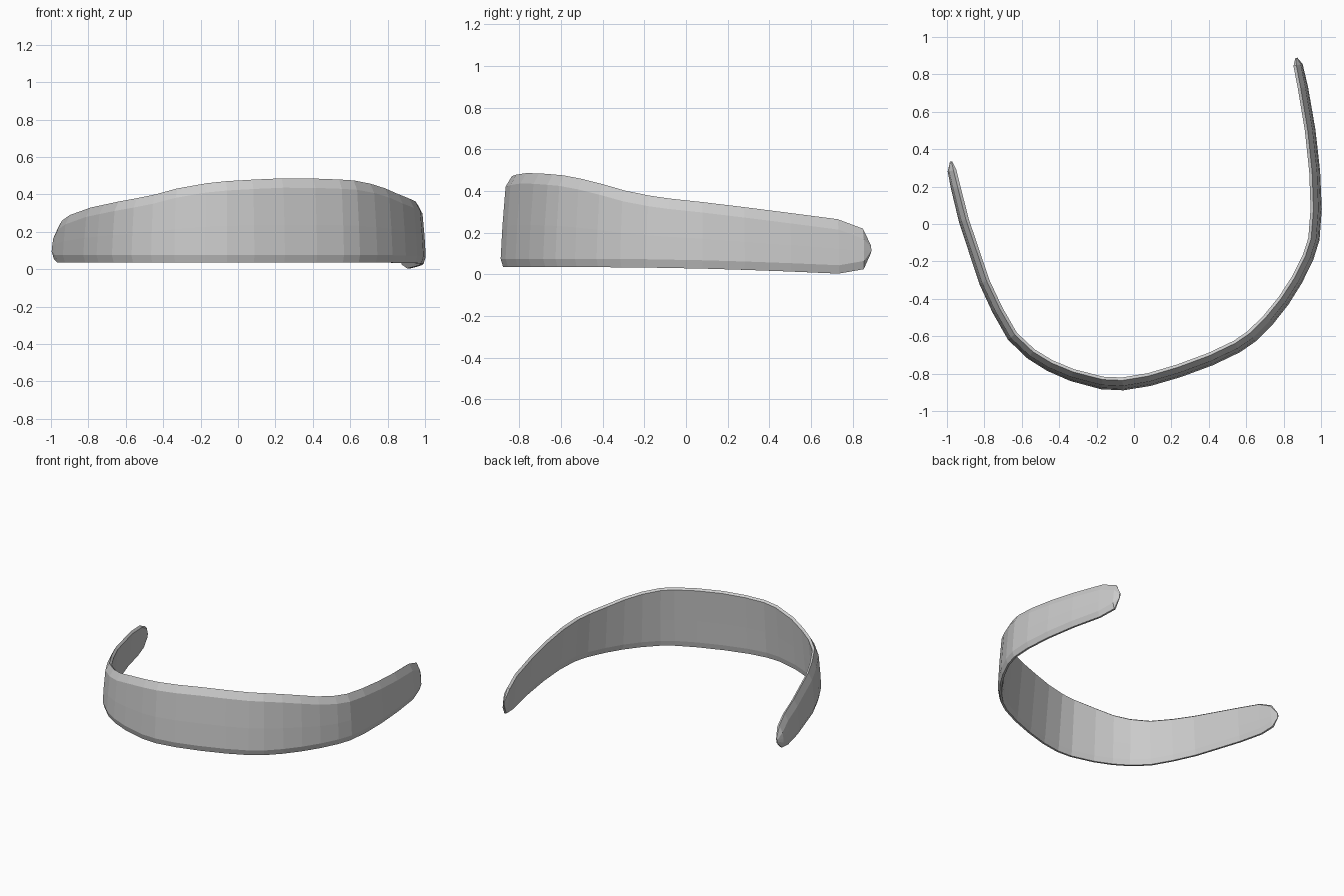
import bpy, bmesh
from mathutils import Vector

if "Cube" in bpy.data.objects:
    bpy.data.objects.remove(bpy.data.objects["Cube"])

# Stations along the band, left tip to right tip: x, y, bottom z, top z
STATIONS = [
    (-.978, .335, .105, .14), (-.973, .285, .055, .215), (-.952, .19, .035, .26),
    (-.91, .02, .035, .29), (-.80, -.31, .035, .33), (-.73, -.46, .035, .345),
    (-.65, -.60, .035, .362), (-.55, -.695, .035, .38), (-.45, -.757, .035, .40),
    (-.33, -.808, .035, .432), (-.17, -.85, .035, .46), (-.06, -.855, .035, .471),
    (.08, -.832, .035, .479), (.24, -.785, .035, .486), (.41, -.722, .035, .485),
    (.55, -.655, .035, .48), (.63, -.60, .035, .475), (.72, -.51, .035, .458),
    (.80, -.41, .035, .433), (.87, -.30, .034, .402), (.93, -.18, .033, .378),
    (.962, -.08, .031, .364), (.974, .08, .028, .347), (.966, .28, .022, .323),
    (.942, .50, .014, .295), (.903, .73, .004, .265), (.877, .85, .025, .22),
    (.868, .888, .105, .14),
]
THICK = .035


def section(bottom, top):
    """Bevelled, slightly inward-leaning cross-section: (inset, z) points."""
    h = top - bottom
    s = min(1, h / .15)
    lean, t = .035 * h / .45, THICK * s
    low, high, mid = bottom + .04 * s, top - .05 * s, bottom + h * .45
    pts = [(.012 * s, bottom), (0, low), (lean * .25, mid), (lean * .7, high),
           (lean + t * .55, top), (lean + t, top - .012 * s),
           (lean * .4 + t, mid), (t, low), (t * .75, bottom)]
    return [(d - (lean + t) / 2, z) for d, z in pts]


# Curved band lofted through the stations
bm = bmesh.new()
rings = []
for i, (x, y, bottom, top) in enumerate(STATIONS):
    a = STATIONS[max(i - 1, 0)]
    b = STATIONS[min(i + 1, len(STATIONS) - 1)]
    tan = Vector((b[0] - a[0], b[1] - a[1])).normalized()
    out = Vector((tan.y, -tan.x))
    rings.append([bm.verts.new((x - out.x * d, y - out.y * d, z))
                  for d, z in section(bottom, top)])
n = len(rings[0])
for r, s in zip(rings, rings[1:]):
    for j in range(n):
        k = (j + 1) % n
        bm.faces.new((r[j], s[j], s[k], r[k]))
# Closed tips
bm.faces.new(rings[0])
bm.faces.new(rings[-1][::-1])
bmesh.ops.recalc_face_normals(bm, faces=bm.faces[:])

mesh = bpy.data.meshes.new("curved_band")
bm.to_mesh(mesh)
bm.free()
grey = bpy.data.materials.new("plain grey")
grey.diffuse_color = (.6, .6, .6, 1)
grey.use_nodes = True
grey.node_tree.nodes["Principled BSDF"].inputs["Base Color"].default_value = grey.diffuse_color
mesh.materials.append(grey)
band = bpy.data.objects.new("curved_band", mesh)
bpy.context.collection.objects.link(band)
